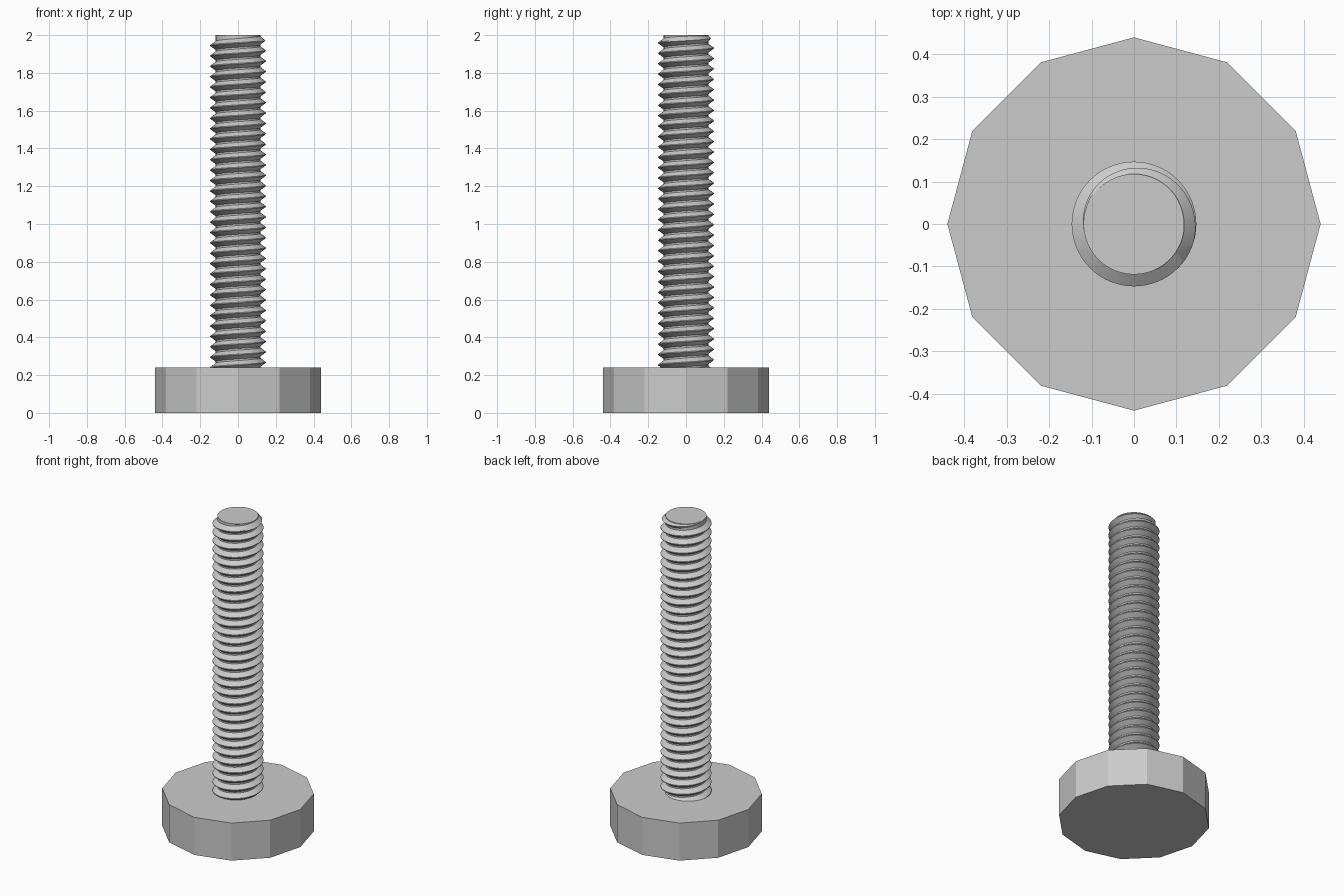
import bpy, bmesh, math

cube = bpy.data.objects.get("Cube")
if cube:
    bpy.data.objects.remove(cube, do_unlink=True)

HEAD_R, HEAD_H, TOP = 0.44, 0.24, 2.0
ROOT, CREST, CORE = 0.112, 0.147, 0.118
PITCH, STEPS = 0.055, 64

steel = bpy.data.materials.new("grey steel")
steel.use_nodes = True
GREY = (0.6, 0.6, 0.6, 1)
steel.diffuse_color = GREY
steel.node_tree.nodes["Principled BSDF"].inputs["Base Color"].default_value = GREY


def add_object(name, bm):
    mesh = bpy.data.meshes.new(name)
    bmesh.ops.recalc_face_normals(bm, faces=bm.faces)
    bm.to_mesh(mesh)
    bm.free()
    mesh.materials.append(steel)
    obj = bpy.data.objects.new(name, mesh)
    bpy.context.collection.objects.link(obj)
    return obj


def add_cylinder(name, sides, radius, bottom, top):
    bm = bmesh.new()
    base = [bm.verts.new((radius * math.cos(math.tau * i / sides),
                          radius * math.sin(math.tau * i / sides), bottom))
            for i in range(sides)]
    face = bm.faces.new(base)
    up = bmesh.ops.extrude_face_region(bm, geom=[face], use_keep_orig=True)["geom"]
    bmesh.ops.translate(bm, vec=(0, 0, top - bottom),
                        verts=[v for v in up if isinstance(v, bmesh.types.BMVert)])
    return add_object(name, bm)


def smooth(obj):
    bpy.ops.object.select_all(action="DESELECT")
    obj.select_set(True)
    bpy.context.view_layer.objects.active = obj
    bpy.ops.object.shade_smooth_by_angle(angle=math.radians(30))


# Twelve-sided head and the round core of the shank
add_cylinder("head", 12, HEAD_R, 0, HEAD_H)
smooth(add_cylinder("shank_core", STEPS, CORE, HEAD_H - 0.02, TOP))

# Right-handed V thread, its last turn cut by the end chamfer
bm = bmesh.new()
start = HEAD_H - 2 * PITCH
count = int((TOP - start) / PITCH * STEPS)


def helix_point(step, radius, lift):
    z = min(start + (step / STEPS + lift) * PITCH, TOP - 0.001)
    radius = min(radius, CORE + 0.9 * (TOP - z))
    a = math.tau * step / STEPS
    return bm.verts.new((radius * math.cos(a), radius * math.sin(a), z))


rows = [[helix_point(i, r, lift) for r, lift in
         ((ROOT, 0), (CREST, 0.46), (CREST, 0.54), (ROOT, 1))]
        for i in range(count)]
for a, b in zip(rows, rows[1:]):
    for j in range(3):
        bm.faces.new((a[j], b[j], b[j + 1], a[j + 1]))
bmesh.ops.remove_doubles(bm, verts=bm.verts, dist=0.0002)
smooth(add_object("thread", bm))
